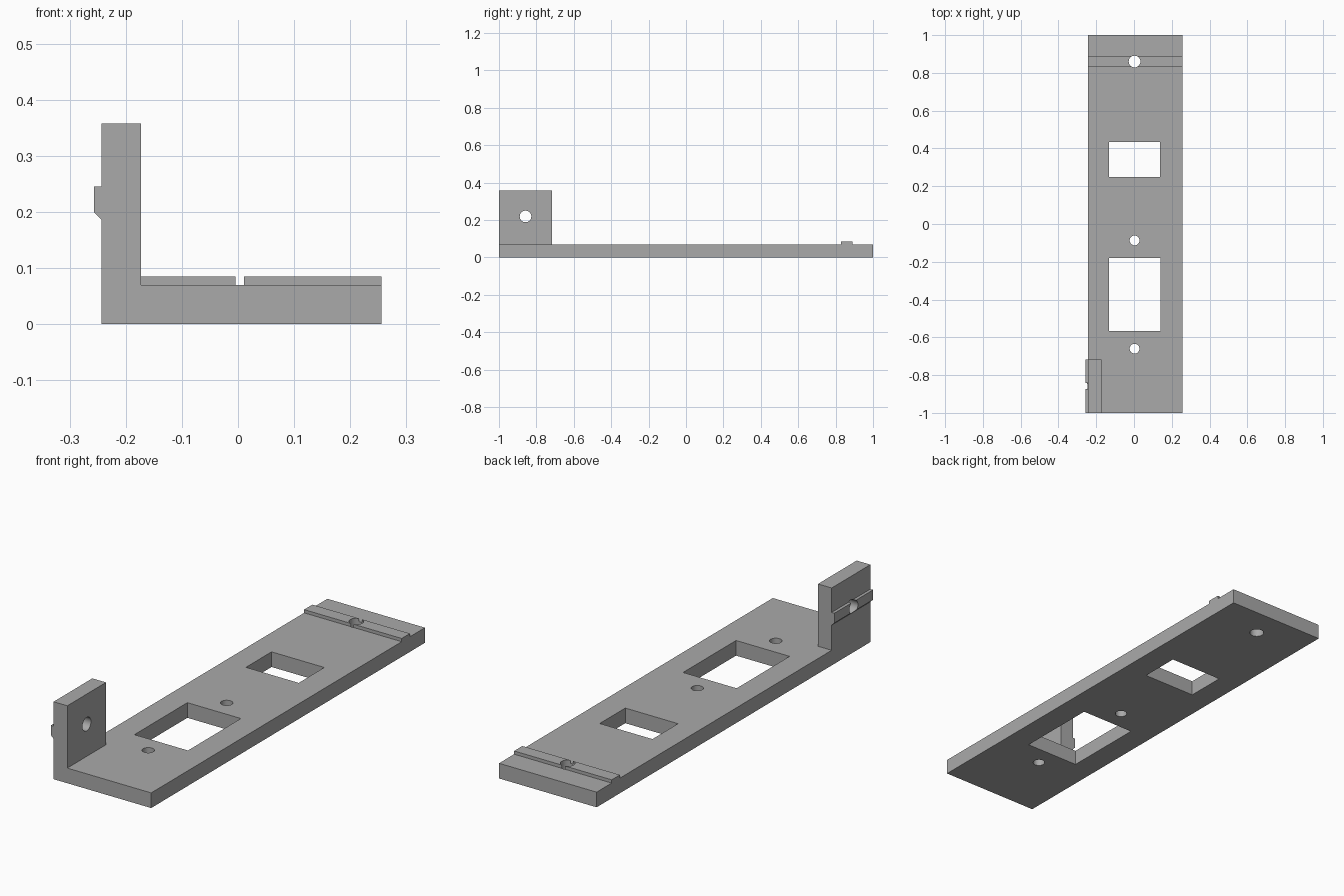
import bpy
import bmesh
from math import pi
from mathutils import Matrix, Vector

cube = bpy.data.objects.get("Cube")
if cube:
    bpy.data.objects.remove(cube, do_unlink=True)

grey = bpy.data.materials.new("plain grey")
grey.use_nodes = True
colour = (0.4, 0.4, 0.4, 1)
grey.diffuse_color = colour
grey.node_tree.nodes["Principled BSDF"].inputs["Base Color"].default_value = colour

LEFT, RIGHT = 0.256, -0.243
THICK = 0.07
TAB_IN, TAB_BACK = -0.173, -0.717


def finish(name, bm):
    bmesh.ops.recalc_face_normals(bm, faces=bm.faces)
    mesh = bpy.data.meshes.new(name)
    bm.to_mesh(mesh)
    bm.free()
    mesh.materials.append(grey)
    obj = bpy.data.objects.new(name, mesh)
    bpy.context.collection.objects.link(obj)
    return obj


def prism(name, profile, direction):
    """Extrude a closed flat outline along a direction."""
    bm = bmesh.new()
    face = bm.faces.new([bm.verts.new(p) for p in profile])
    out = bmesh.ops.extrude_face_region(bm, geom=[face])
    verts = [v for v in out["geom"] if isinstance(v, bmesh.types.BMVert)]
    bmesh.ops.translate(bm, verts=verts, vec=Vector(direction))
    return finish(name, bm)


def box(name, x0, x1, y0, y1, z0, z1):
    outline = [(x0, y0, z0), (x1, y0, z0), (x1, y1, z0), (x0, y1, z0)]
    return prism(name, outline, (0, 0, z1 - z0))


def drill(name, radius, centre, turn=Matrix()):
    bm = bmesh.new()
    bmesh.ops.create_cone(bm, cap_ends=True, segments=32, radius1=radius, radius2=radius,
                          depth=0.3, matrix=Matrix.Translation(centre) @ turn)
    return finish(name, bm)


def combine(target, tool, operation):
    """Apply a boolean and discard the tool."""
    mod = target.modifiers.new(tool.name, "BOOLEAN")
    mod.object, mod.operation, mod.solver = tool, operation, "EXACT"
    bpy.context.view_layer.objects.active = target
    bpy.ops.object.modifier_apply(modifier=mod.name)
    bpy.data.objects.remove(tool, do_unlink=True)


# Flat plate
bracket = box("mounting_bracket", RIGHT, LEFT, -1, 1, 0, THICK)

# Upright tab with a chamfered rib on its outer face
tab_outline = [(RIGHT, 0), (TAB_IN, 0), (TAB_IN, 0.358), (RIGHT, 0.358),
               (RIGHT, 0.245), (-0.257, 0.245), (-0.257, 0.2), (RIGHT, 0.186)]
tab = prism("upright_tab", [(x, -1, z) for x, z in tab_outline], (0, TAB_BACK + 1, 0))
combine(bracket, tab, "UNION")

# Cross rib near the back end
combine(bracket, box("cross_rib", RIGHT, LEFT, 0.83, 0.89, 0.03, 0.085), "UNION")

# Rectangular windows
for x1, y0, y1 in [(0.137, 0.248, 0.435), (0.141, -0.567, -0.18)]:
    combine(bracket, box("window_cutter", -0.133, x1, y0, y1, -0.1, 0.2), "DIFFERENCE")

# Screw holes in the plate and the tab
for y, radius in [(0.86, 0.031), (-0.087, 0.026), (-0.66, 0.026)]:
    combine(bracket, drill("hole_cutter", radius, (0.003, y, 0.05)), "DIFFERENCE")
sideways = Matrix.Rotation(pi / 2, 4, "Y")
combine(bracket, drill("tab_hole_cutter", 0.031, (-0.21, -0.858, 0.219), sideways), "DIFFERENCE")

# Smooth hole walls, crisp edges elsewhere
bracket.select_set(True)
bpy.context.view_layer.objects.active = bracket
bpy.ops.object.shade_smooth_by_angle(angle=pi / 6)
